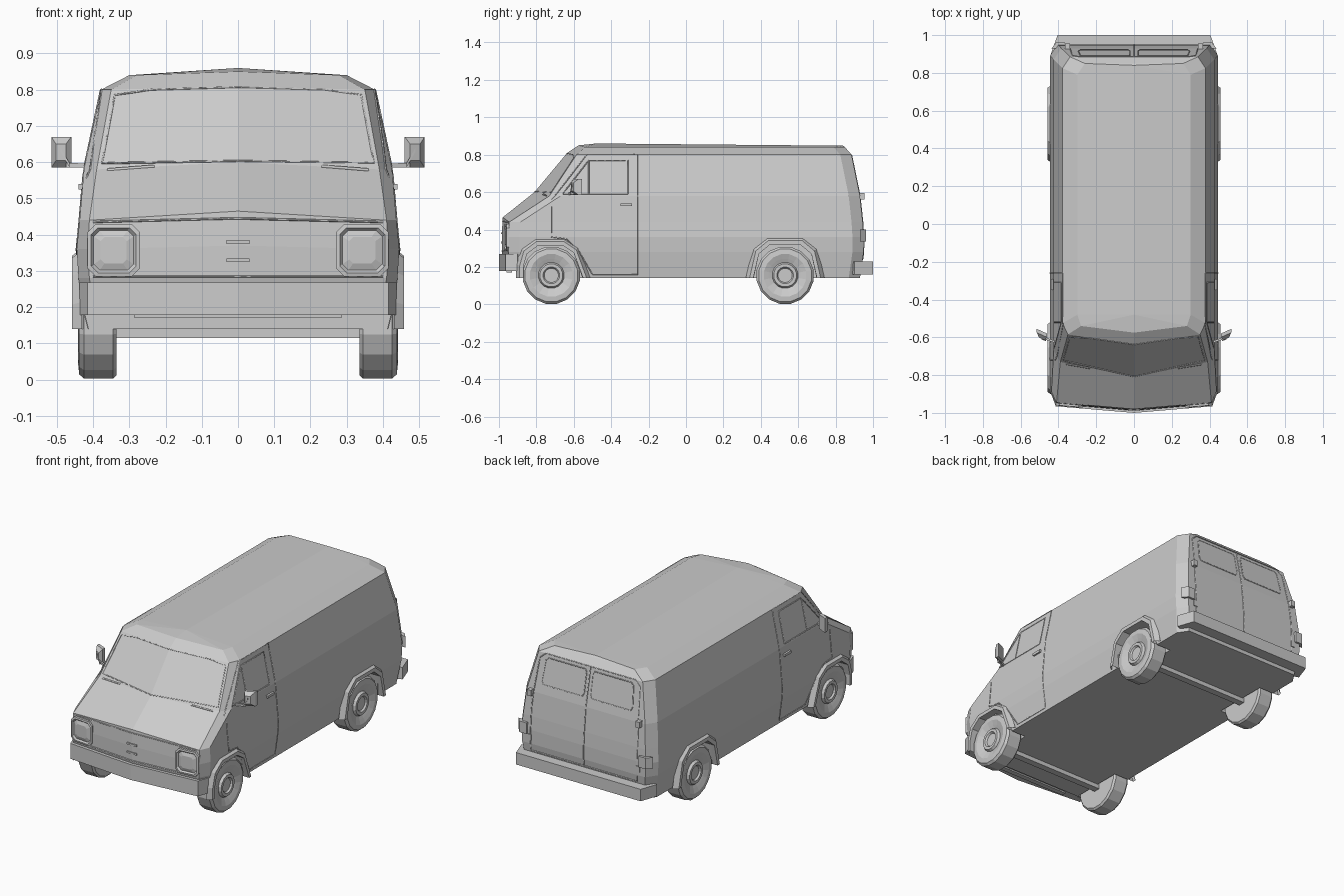
import bpy, bmesh, math
from mathutils import Vector
from mathutils.bvhtree import BVHTree

if "Cube" in bpy.data.objects:
    bpy.data.objects.remove(bpy.data.objects["Cube"])

grey = bpy.data.materials.new("plain_grey")
grey.use_nodes = True
grey.diffuse_color = (0.6, 0.6, 0.6, 1)
for node in grey.node_tree.nodes:
    if node.type == 'BSDF_PRINCIPLED':
        node.inputs["Base Color"].default_value = (0.6, 0.6, 0.6, 1)


def add(name, verts, faces, both=False):
    """Flat-shaded mesh object, optionally repeated on the other side."""
    bm = bmesh.new()
    for s in ((1, -1) if both else (1,)):
        vs = [bm.verts.new((s * v[0], v[1], v[2])) for v in verts]
        for f in faces:
            bm.faces.new([vs[i] for i in f])
    bmesh.ops.recalc_face_normals(bm, faces=bm.faces)
    me = bpy.data.meshes.new(name)
    bm.to_mesh(me)
    bm.free()
    me.materials.append(grey)
    ob = bpy.data.objects.new(name, me)
    bpy.context.collection.objects.link(ob)
    return ob


def loft(name, rings, closed=True, caps=True, both=False):
    n = len(rings[0])
    verts = [p for r in rings for p in r]
    faces = [(k * n + i, k * n + (i + 1) % n, (k + 1) * n + (i + 1) % n, (k + 1) * n + i)
             for k in range(len(rings) - 1) for i in range(n if closed else n - 1)]
    if caps:
        faces += [tuple(range(n)), tuple(range(len(verts) - n, len(verts)))]
    return add(name, verts, faces, both)


def prism(name, pts, axis, a, b, both=False):
    place = {'x': lambda p, t: (t, p[0], p[1]),
             'y': lambda p, t: (p[0], t, p[1]),
             'z': lambda p, t: (p[0], p[1], t)}[axis]
    return loft(name, [[place(p, t) for p in pts] for t in (a, b)], both=both)


def box(name, x, y, z, both=False):
    return prism(name, [(x[0], y[0]), (x[1], y[0]), (x[1], y[1]), (x[0], y[1])], 'z', z[0], z[1], both)


def mirrored(half):
    return half + [(-x, y) for x, y in reversed(half) if x > 0]


def bake(ob):
    """Replace an object by its evaluated mesh."""
    dg = bpy.context.evaluated_depsgraph_get()
    return bpy.data.meshes.new_from_object(ob.evaluated_get(dg))


# Body shell: one outline per height
# z, side x, front corner x, front centre y, front corner y, rear y, crown
levels = [(.14, .42, .39, -.95, -.92, .93, 0),
          (.28, .44, .41, -.985, -.95, .95, 0),
          (.36, .445, .415, -.985, -.95, .95, .01),
          (.44, .437, .41, -.98, -.945, .945, .025),
          (.58, .425, .39, -.81, -.73, .93, .02),
          (.80, .378, .35, -.635, -.585, .885, .01),
          (.84, .30, .28, -.575, -.54, .85, .01)]
verts, faces = [], []
for z, w, wf, fc, fy, ry, up in levels:
    side = [(wf, fy, z), (w, fy + .06, z), (w, ry - .06, z), (w - .04, ry, z)]
    verts += [(0, fc, z + up)] + side + [(0, ry, z)] + [(-x, y, h) for x, y, h in reversed(side)]
n = 10
for k in range(len(levels) - 1):
    faces += [(k * n + i, k * n + (i + 1) % n, (k + 1) * n + (i + 1) % n, (k + 1) * n + i) for i in range(n)]
faces.append(tuple(range(n)))
t = len(verts) - n
verts += [(0, -.48, .86), (0, .84, .848)]
rf, rr = t + n, t + n + 1
for i in (0, 1, 8, 9):
    faces.append((t + i, t + (i + 1) % n, rf))
for i in (3, 4, 5, 6):
    faces.append((t + i, t + i + 1, rr))
faces += [(t + 2, t + 3, rr, rf), (t + 7, t + 8, rf, rr)]
body = add("van_body", verts, faces)
tree = BVHTree.FromPolygons([Vector(v) for v in verts], faces)

# Wheel openings and raised front underside
front_open = [(-.87, .13), (-.87, .20), (-.85, .27), (-.79, .315), (-.66, .315), (-.60, .275), (-.55, .13)]
rear_open = [(.36, .13), (.39, .27), (.45, .32), (.61, .32), (.67, .27), (.70, .13)]
cutters = [prism("opening_cutter", p, 'x', s * .325, s * .6) for p in (front_open, rear_open) for s in (1, -1)]
cutters.append(box("front_cutter", (-.6, .6), (-1.1, -.875), (.05, .178)))
for c in cutters:
    c.hide_render = True
    mod = body.modifiers.new("cut", 'BOOLEAN')
    mod.operation = 'DIFFERENCE'
    mod.solver = 'EXACT'
    mod.object = c
cut_mesh = bake(body)
body.modifiers.clear()
body.data = cut_mesh
for c in cutters:
    bpy.data.objects.remove(c)

# Flared arches
for name, p, c in (("front_arch", front_open, -.71), ("rear_arch", rear_open, .53)):
    def loop(s, x):
        return [(x, c + (y - c) * s, .14 + max(z - .14, 0) * s) for y, z in p]
    loft(name, [loop(1.24, .43), loop(1.12, .458), loop(1, .458), loop(1, .40)],
         closed=False, caps=False, both=True)

# Wheels with stepped rim and hub
profile = [(.335, .145), (.345, .155), (.425, .155), (.438, .143), (.441, .115), (.432, .09),
           (.424, .07), (.438, .062), (.438, .045), (.428, .038), (.428, .02)]
for name, c in (("front_wheel", -.72), ("rear_wheel", .53)):
    rings = []
    for x, r in profile:
        angles = [math.tau * (i + .5) / 16 for i in range(16)]
        rings.append([(x, c + r * math.cos(a), .155 + r * math.sin(a)) for a in angles])
    loft(name + "s", rings, both=True)
    box(name + "_axle", (-.34, .34), (c - .02, c + .02), (.115, .15))

# Bumpers wrapped round the corners
prism("front_bumper", mirrored([(0, -1), (.415, -.965), (.437, -.90), (.41, -.89), (.39, -.93), (0, -.95)]),
      'z', .178, .268)
prism("rear_bumper", mirrored([(0, 1), (.405, 1), (.44, .90), (.41, .89), (.38, .93), (0, .93)]),
      'z', .16, .23)
box("lower_intake", (-.285, .285), (-.96, -.93), (.17, .18))


# Seams: thin lines laid onto the shell
def seam(name, paths, axis, sign, radius=.003):
    cu = bpy.data.curves.new(name, 'CURVE')
    cu.dimensions = '3D'
    cu.bevel_depth = radius
    cu.bevel_resolution = 0
    for path in paths:
        pts = []
        for a, b in zip(path, path[1:]):
            steps = max(2, int(math.dist(a, b) / .04))
            for i in range(steps + 1):
                u = a[0] + (b[0] - a[0]) * i / steps
                z = a[1] + (b[1] - a[1]) * i / steps
                start = Vector((sign * 2, u, z)) if axis == 'x' else Vector((u, sign * 2, z))
                ray = Vector((-sign, 0, 0)) if axis == 'x' else Vector((0, -sign, 0))
                hit = tree.ray_cast(start, ray)[0]
                if hit and (not pts or (hit - pts[-1]).length > .002):
                    pts.append(hit)
        if len(pts) > 1:
            sp = cu.splines.new('POLY')
            sp.points.add(len(pts) - 1)
            for q, h in zip(sp.points, pts):
                q.co = (*h, 1)
    tmp = bpy.data.objects.new(name + "_path", cu)
    bpy.context.collection.objects.link(tmp)
    bpy.context.view_layer.update()
    me = bake(tmp)
    bpy.data.objects.remove(tmp)
    me.materials.clear()
    me.materials.append(grey)
    bpy.context.collection.objects.link(bpy.data.objects.new(name, me))


def flip(path):
    return [(-u, z) for u, z in path]


# Cab doors
door = [(-.50, .16), (-.26, .16), (-.26, .80), (-.53, .80), (-.70, .58), (-.72, .56), (-.72, .36),
        (-.64, .35), (-.57, .28), (-.50, .16)]
window = [(-.31, .59), (-.31, .77), (-.52, .77), (-.66, .59), (-.31, .59)]
vent = [(-.52, .77), (-.52, .59)]
for side, s in (("left", 1), ("right", -1)):
    seam(side + "_door_seam", [door, window, vent], 'x', s)
box("door_handles", (.425, .44), (-.35, -.29), (.525, .54), both=True)

# Windscreen, wipers and grille outline
glass = [(0, .603), (.2, .60), (.375, .597), (.34, .785), (.24, .80), (0, .807)]
wiper = [(.23, .588), (.36, .578)]
seam("windscreen_frame", [glass, flip(glass)], 'y', -1)
seam("wipers", [wiper, flip(wiper)], 'y', -1, .005)
seam("grille_outline", [[(-.40, .285), (.40, .285)], [(-.40, .435), (0, .445), (.40, .435)]], 'y', -1)
for z in (.33, .38):
    box("grille_bar", (-.032, .032), (-.99, -.98), (z - .005, z + .005))


# Headlights: eight-sided frames with raised lenses
def octagon(size, out):
    k = size * .7
    base = [(k, size), (size, k), (size, -k), (k, -size), (-k, -size), (-size, -k), (-size, k), (-k, size)]
    return [(.343 + u, -.957 + u * .085 - out, .357 + v) for u, v in base]


loft("headlights", [octagon(.072, -.02), octagon(.072, .008), octagon(.062, .010),
                    octagon(.055, .001), octagon(.036, .008)], both=True)

# Rear doors, windows and fittings
panel = [(0, .80), (.29, .80), (.325, .77), (.345, .5), (.345, .24), (0, .24)]
pane = [(.03, .63), (.02, .65), (.02, .765), (.03, .78), (.27, .78), (.285, .765), (.295, .65), (.285, .63), (.03, .63)]
seam("rear_door_seams", [panel, flip(panel), [(0, .80), (0, .24)]], 'y', 1)
seam("rear_window_frames", [pane, flip(pane)], 'y', 1)
for z in (.30, .56):
    box("rear_hinges", (.34, .365), (.92, .955), (z, z + .035), both=True)
prism("tail_lights", [(.365, .93), (.365, .962), (.41, .962), (.437, .93)], 'z', .335, .40, both=True)

# Door mirrors on braced arms
head = [(.46, -.60), (.515, -.575), (.515, -.555), (.46, -.58)]
small = [(.475, -.615), (.502, -.60), (.515, -.575), (.46, -.60)]
prism("mirror_heads", head, 'z', .585, .67, both=True)
loft("mirror_backs", [[(.46, -.60, .585), (.515, -.575, .585), (.515, -.575, .67), (.46, -.60, .67)],
                      [(.475, -.615, .605), (.502, -.602, .605), (.502, -.602, .65), (.475, -.615, .65)]], both=True)


def rod(name, a, b, r=.006):
    offs = [(0, -r, -r), (0, r, -r), (0, r, r), (0, -r, r)]
    loft(name, [[tuple(p + o for p, o in zip(e, off)) for off in offs] for e in (a, b)], both=True)


rod("mirror_arms", (.40, -.63, .59), (.475, -.605, .592))
rod("mirror_braces", (.465, -.615, .592), (.49, -.605, .635))
